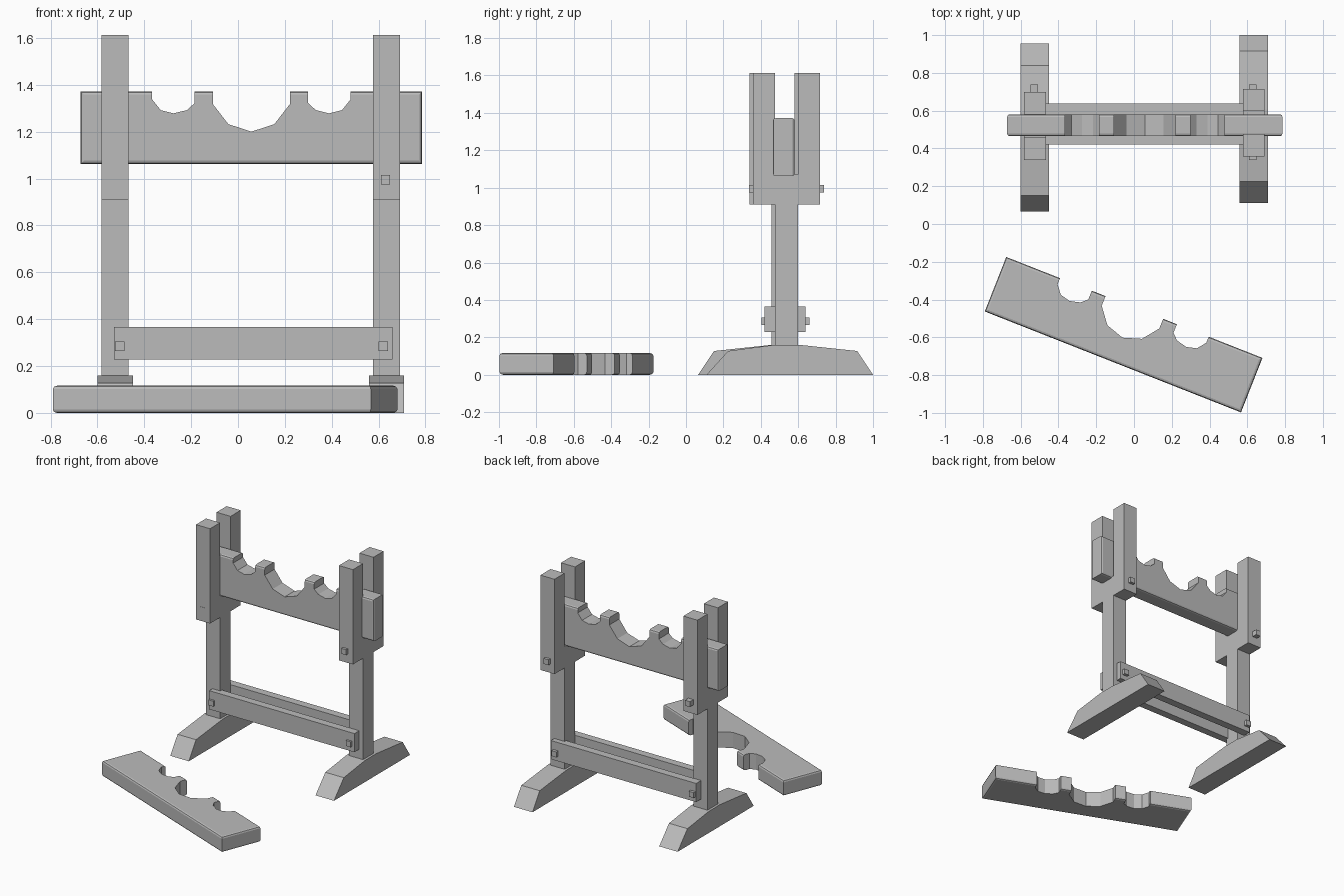
import bpy, bmesh, math
from mathutils import Matrix

if "Cube" in bpy.data.objects:
    bpy.data.objects.remove(bpy.data.objects["Cube"], do_unlink=True)

wood = bpy.data.materials.new("grey_wood")
wood.use_nodes = True
grey = (0.5, 0.5, 0.5, 1)
wood.diffuse_color = grey
wood.node_tree.nodes["Principled BSDF"].inputs["Base Color"].default_value = grey


def finish(name, bm):
    bmesh.ops.recalc_face_normals(bm, faces=bm.faces)
    mesh = bpy.data.meshes.new(name)
    bm.to_mesh(mesh)
    bm.free()
    mesh.materials.append(wood)
    ob = bpy.data.objects.new(name, mesh)
    bpy.context.collection.objects.link(ob)
    return ob


def box(name, x, y, z):
    """Block spanning the given (low, high) ranges."""
    bm = bmesh.new()
    bmesh.ops.create_cube(bm, size=1)
    for v in bm.verts:
        for i, (lo, hi) in enumerate((x, y, z)):
            v.co[i] = (lo + hi) / 2 + v.co[i] * (hi - lo)
    return finish(name, bm)


def extrude(points, vec):
    bm = bmesh.new()
    face = bm.faces.new([bm.verts.new(p) for p in points])
    new = bmesh.ops.extrude_face_region(bm, geom=[face])["geom"]
    bmesh.ops.translate(bm, vec=vec, verts=[g for g in new if isinstance(g, bmesh.types.BMVert)])
    return bm


def notched_board(name, matrix):
    """Half board with a neck notch and two wrist notches, centred at its origin."""
    length, height, thick = 1.458, 0.31, 0.116
    top = height / 2
    # right half of the outline, measured down from the top edge
    half = [(0.098, 0.14), (0.164, 0.055), (0.164, 0), (0.242, 0), (0.242, 0.05),
            (0.275, 0.08), (0.332, 0.094), (0.387, 0.08), (0.423, 0.035), (0.423, 0),
            (length / 2, 0), (length / 2, height)]
    right = [(x, top - d) for x, d in half]
    left = [(-x, z) for x, z in reversed(right)]
    outline = left + [(0, top - 0.172)] + right
    bm = extrude([(x, -thick / 2, z) for x, z in outline], (0, thick, 0))
    # soften the long straight edges
    edges = [e for e in bm.edges
             if all(abs(abs(v.co.z) - top) < 1e-4 for v in e.verts)
             and abs(e.verts[0].co.y - e.verts[1].co.y) < 1e-4]
    bmesh.ops.bevel(bm, geom=edges, offset=0.014, segments=2, profile=0.5, affect='EDGES')
    bm.transform(matrix)
    return finish(name, bm)


# uprights: foot, post, clamping cheeks and pegs; the two sides are slightly staggered
for side, x0, x1, shift, flip in (("right", -0.582, -0.467, -0.018, -1),
                                  ("left", 0.576, 0.691, 0, 1)):
    x = (x0, x1)
    mid = 0.537 + shift
    box(side + "_post", x, (mid - 0.061, mid + 0.061), (0.15, 1.07))
    box(side + "_front_cheek", x, (mid - 0.179, mid - 0.061), (0.91, 1.612))
    box(side + "_back_cheek", x, (mid + 0.061, mid + 0.179), (0.91, 1.612))

    centre = 0.51 if flip < 0 else 0.555
    profile = [(-0.445, 0), (-0.33, 0.127), (-0.08, 0.16),
               (0.05, 0.16), (0.36, 0.127), (0.445, 0)]
    fx = x0 - 0.018
    finish(side + "_foot", extrude([(fx, centre + flip * y, z) for y, z in profile],
                                   (0.151, 0, 0)))

    # square pegs through cheeks and stretchers
    px = (x0 + x1) / 2 - 0.004
    box(side + "_cheek_peg", (px - 0.02, px + 0.02), (0.338, 0.738), (0.975, 1.015))
    sx = -0.505 if flip < 0 else 0.62
    box(side + "_stretcher_peg", (sx - 0.02, sx + 0.02), (0.405, 0.66), (0.265, 0.305))

# stretchers on both faces of the posts
box("front_stretcher", (-0.53, 0.66), (0.42, 0.477), (0.228, 0.366))
box("back_stretcher", (-0.53, 0.66), (0.58, 0.638), (0.228, 0.366))

# lower board held in the frame, upper board lying on the ground
notched_board("held_board", Matrix.Translation((0.057, 0.523, 1.217)))
notched_board("loose_board", Matrix.Translation((-0.055, -0.586, 0.058))
              @ Matrix.Rotation(math.radians(-21.5), 4, 'Z')
              @ Matrix.Rotation(math.radians(-90), 4, 'X'))
